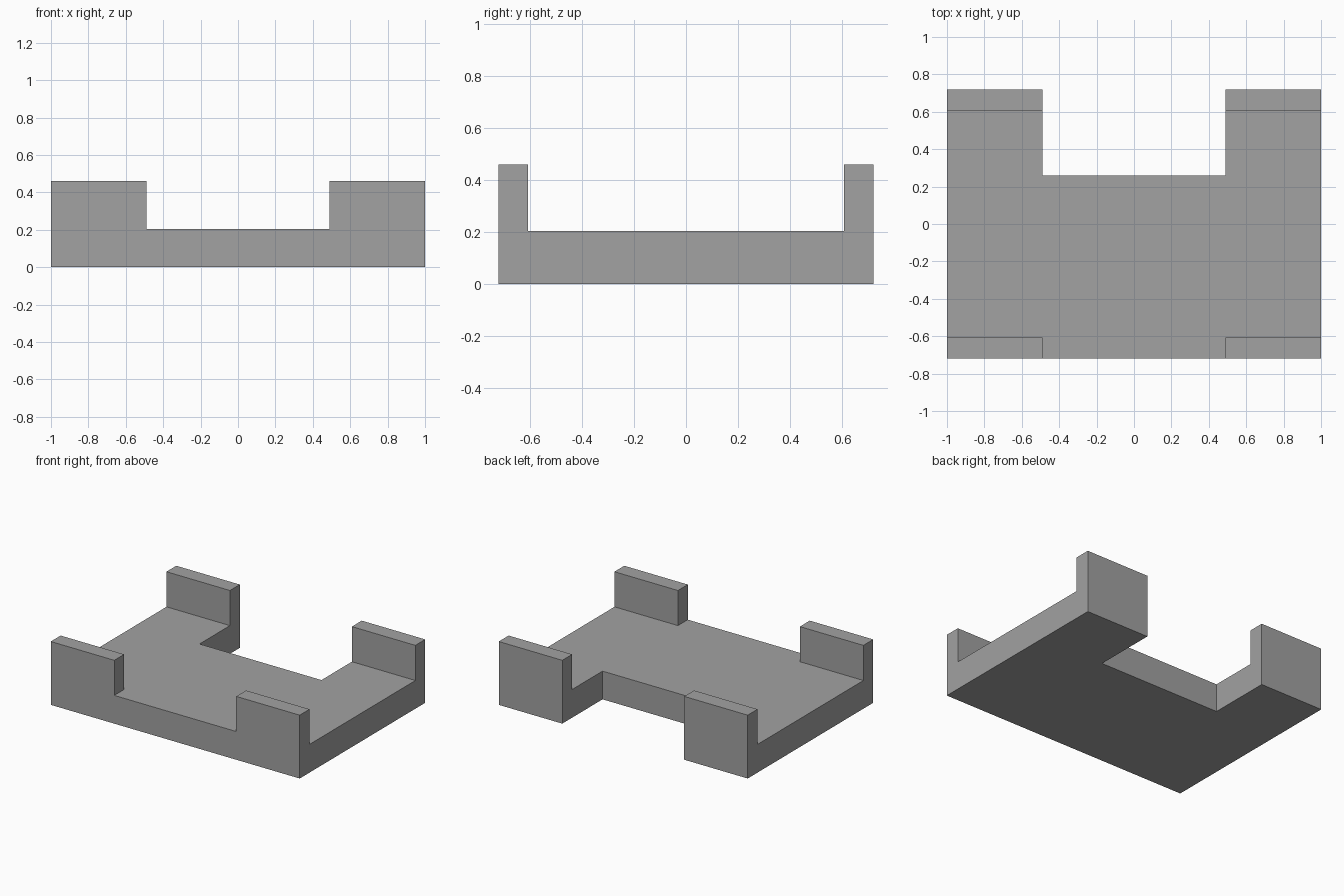
import bpy, bmesh

if "Cube" in bpy.data.objects:
    bpy.data.objects.remove(bpy.data.objects["Cube"])

XS = [-1.0, -0.49, 0.49, 1.0]
YS = [-0.72, -0.607, 0.258, 0.607, 0.72]
FLOOR, TOP = 0.205, 0.46

bm = bmesh.new()

# Floor plan: grid of cells, leaving out the rear notch
cells = [(i, j) for i in range(3) for j in range(4) if not (i == 1 and j >= 2)]
for i, j in cells:
    bm.faces.new([bm.verts.new((XS[a], YS[b], 0))
                  for a, b in ((i, j), (i + 1, j), (i + 1, j + 1), (i, j + 1))])
bmesh.ops.remove_doubles(bm, verts=bm.verts[:], dist=1e-4)

# Thick floor slab
res = bmesh.ops.extrude_face_region(bm, geom=bm.faces[:], use_keep_orig=True)
up = [v for v in res["geom"] if isinstance(v, bmesh.types.BMVert)]
bmesh.ops.translate(bm, verts=up, vec=(0, 0, FLOOR))
bmesh.ops.recalc_face_normals(bm, faces=bm.faces[:])

# Four upright corner walls
corners = [f for f in bm.faces if f.normal.z > 0.9
           and abs(f.calc_center_median().x) > 0.49
           and abs(f.calc_center_median().y) > 0.607]
for f in bmesh.ops.extrude_discrete_faces(bm, faces=corners)["faces"]:
    for v in f.verts:
        v.co.z = TOP

# Merge coplanar cells into clean flat faces
bmesh.ops.remove_doubles(bm, verts=bm.verts[:], dist=1e-5)
bmesh.ops.dissolve_limit(bm, angle_limit=0.01, verts=bm.verts[:], edges=bm.edges[:])
bmesh.ops.recalc_face_normals(bm, faces=bm.faces[:])

mesh = bpy.data.meshes.new("bracket_tray")
bm.to_mesh(mesh)
bm.free()
obj = bpy.data.objects.new("bracket_tray", mesh)
bpy.context.collection.objects.link(obj)

grey = bpy.data.materials.new("grey")
grey.diffuse_color = (0.36, 0.36, 0.36, 1)
grey.use_nodes = True
grey.node_tree.nodes["Principled BSDF"].inputs["Base Color"].default_value = grey.diffuse_color
mesh.materials.append(grey)
